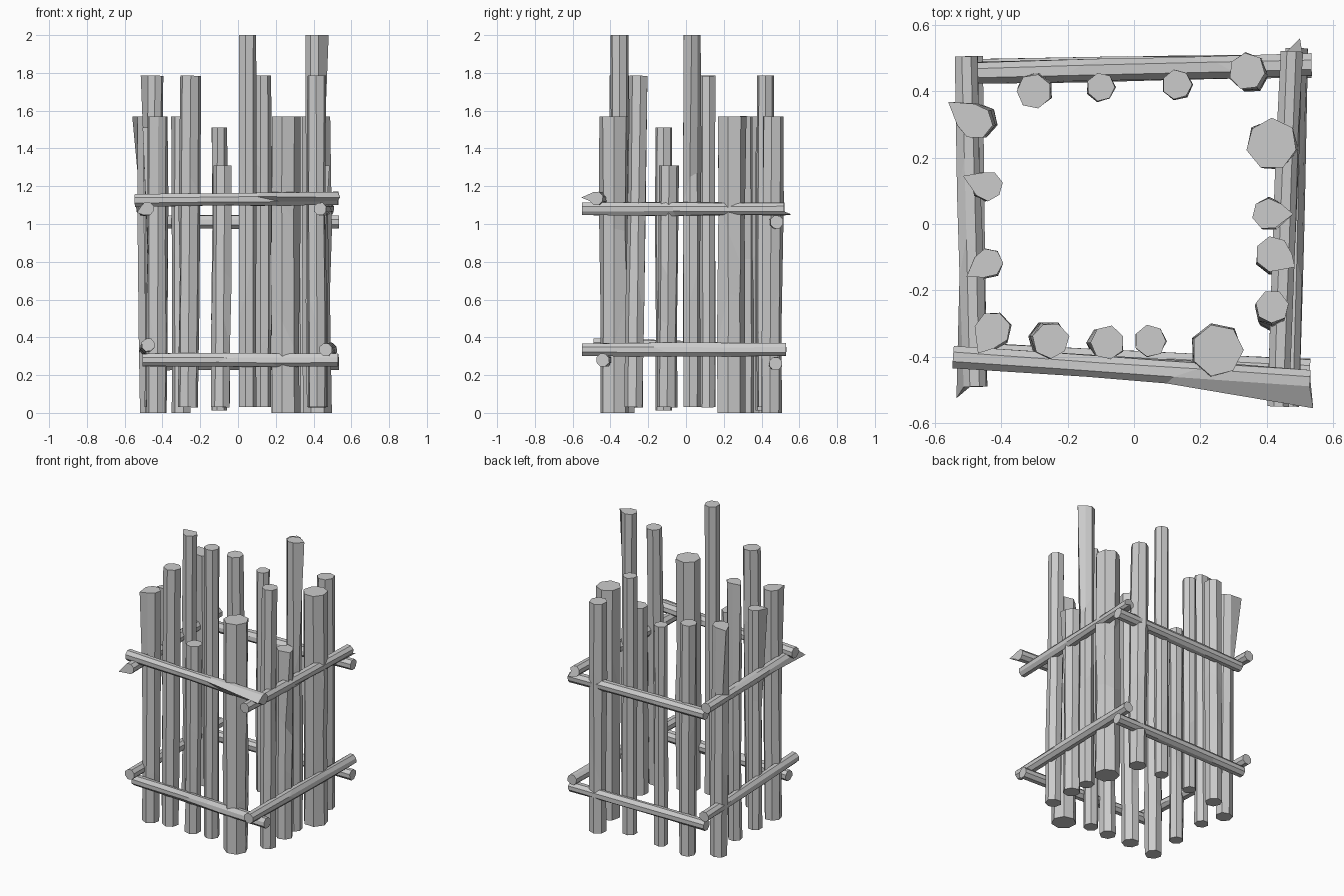
import bpy, bmesh, random
from mathutils import Vector

if "Cube" in bpy.data.objects:
    bpy.data.objects.remove(bpy.data.objects["Cube"])

random.seed(4)


def log(name, a, b, r, sides=7, pull=None, cuts=(0.0, 0.3, 0.62, 1.0), rough=0.1):
    """Rough hewn faceted log from a to b; pull drags one end corner to a point."""
    a, b = Vector(a), Vector(b)
    q = (b - a).to_track_quat('Z', 'Y')
    bm = bmesh.new()
    rings = []
    for t in cuts:
        ring = []
        end = t in (0.0, 1.0)
        for i in range(sides):
            ang = 6.283185 * (i + 0.5) / sides
            k = r * (1 + random.uniform(-rough, rough) * (0.4 if end else 1))
            off = Vector((k, 0, 0))
            off.rotate(Vector((0, 0, 1)).rotation_difference(Vector((0, 0, 1))))
            from math import cos, sin
            off = Vector((k * cos(ang), k * sin(ang), 0))
            if not end:
                off.z += random.uniform(-0.12, 0.12) * (b - a).length
            ring.append(bm.verts.new(a.lerp(b, t) + q @ off))
        rings.append(ring)
    if pull:
        p = Vector(pull)
        v = min(rings[0] + rings[-1], key=lambda w: (w.co - p).length)
        v.co = p
    for lo, hi in zip(rings, rings[1:]):
        for i in range(sides):
            j = (i + 1) % sides
            bm.faces.new((lo[i], lo[j], hi[j], hi[i]))
    bm.faces.new(rings[0][::-1])
    bm.faces.new(rings[-1])
    bmesh.ops.recalc_face_normals(bm, faces=bm.faces)
    me = bpy.data.meshes.new(name)
    bm.to_mesh(me)
    bm.free()
    ob = bpy.data.objects.new(name, me)
    bpy.context.collection.objects.link(ob)
    return ob


# Upright posts: top x, y, bottom x, y, radius, bottom z, top z, pulled corner
posts = {
    "front": [(.25, -.38, .25, -.38, .078, 0, 1.57, None),
              (.05, -.352, .05, -.355, .048, .03, 2.0, None),
              (-.08, -.358, -.09, -.36, .052, .03, 1.31, None),
              (-.25, -.35, -.265, -.35, .055, .03, 1.785, None)],
    "right": [(.415, .24, .42, .24, .078, 0, 1.57, None),
              (.405, .03, .41, .03, .048, .03, 2.0, (.48, .03, 2.0)),
              (.42, -.09, .42, -.1, .054, .03, 1.31, (.485, -.13, 1.31)),
              (.415, -.25, .42, -.275, .05, .03, 1.785, None)],
    "back": [(.34, .46, .35, .45, .056, 0, 1.57, None),
             (.13, .42, .13, .42, .045, .03, 1.785, None),
             (-.10, .412, -.10, .412, .043, .012, 1.51, None),
             (-.30, .40, -.30, .41, .053, 0, 1.57, None)],
    "left": [(-.425, -.318, -.43, -.325, .055, 0, 1.57, (-.47, -.39, 1.57)),
             (-.44, -.118, -.44, -.118, .045, .012, 1.51, (-.505, -.16, 1.51)),
             (-.44, .115, -.45, .115, .045, .03, 1.785, (-.515, .145, 1.785)),
             (-.48, .31, -.465, .31, .054, 0, 1.57, (-.56, .368, 1.57))],
}
for side, row in posts.items():
    for n, (tx, ty, bx, by, r, z0, z1, pull) in enumerate(row, 1):
        log(f"{side}_post_{n}", (bx, by, z0), (tx, ty, z1), r, 7, pull)

# Horizontal rails lashed around the posts, two per side
rails = [
    ("front_upper_rail", (-.545, -.40, 1.125), (.53, -.475, 1.135), .037, (.54, -.555, 1.14)),
    ("front_lower_rail", (-.505, -.39, .28), (.53, -.44, .28), .036, None),
    ("right_upper_rail", (.435, -.55, 1.08), (.475, .52, 1.08), .036, (.50, .56, 1.05)),
    ("right_lower_rail", (.465, -.55, .335), (.49, .53, .335), .036, None),
    ("back_upper_rail", (-.47, .455, 1.01), (.535, .48, 1.01), .036, None),
    ("back_lower_rail", (-.48, .465, .26), (.535, .475, .26), .036, None),
    ("left_upper_rail", (-.48, -.49, 1.08), (-.505, .505, 1.08), .037, (-.535, -.525, 1.06)),
    ("left_lower_rail", (-.475, -.49, .36), (-.49, .505, .335), .036, None),
]
for name, a, b, r, pull in rails:
    log(name, a, b, r, 8, pull, (0.0, 0.35, 0.68, 1.0), 0.14)
